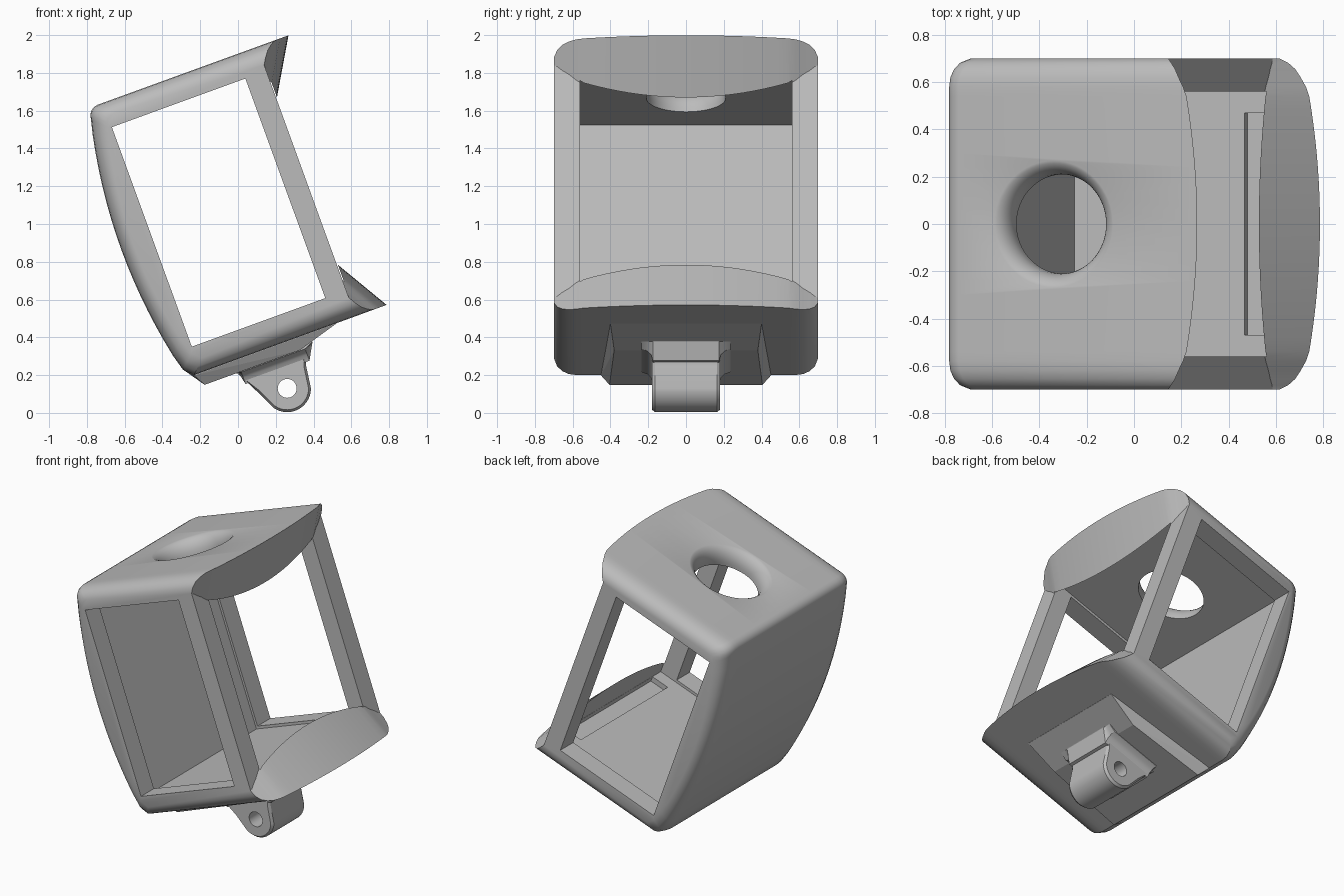
import bpy, bmesh
from math import sin, cos, pi, radians

cube = bpy.data.objects.get("Cube")
if cube:
    bpy.data.objects.remove(cube, do_unlink=True)

TILT = -radians(20)      # everything is drawn upright, then leaned back
FRONT, TOP, BOTTOM = 0.76, 1.787, 0.268

grey = bpy.data.materials.new("plain grey")
grey.use_nodes = True
grey.diffuse_color = (0.5, 0.5, 0.5, 1)
grey.node_tree.nodes["Principled BSDF"].inputs["Base Color"].default_value = (0.5, 0.5, 0.5, 1)


def finish(name, bm, helper=False):
    bmesh.ops.recalc_face_normals(bm, faces=bm.faces)
    mesh = bpy.data.meshes.new(name)
    bm.to_mesh(mesh)
    bm.free()
    mesh.materials.append(grey)
    ob = bpy.data.objects.new(name, mesh)
    bpy.context.collection.objects.link(ob)
    ob.rotation_euler.y = TILT
    ob.hide_render = helper
    return ob


def loft(name, slices, helper=False):
    """Skin matching outlines: slices is a list of (y, [(x, z), ...])."""
    bm = bmesh.new()
    rings = [[bm.verts.new((x, y, z)) for x, z in pts] for y, pts in slices]
    n = len(rings[0])
    for a, b in zip(rings, rings[1:]):
        for i in range(n):
            j = (i + 1) % n
            bm.faces.new((a[i], a[j], b[j], b[i]))
    bm.faces.new(rings[0])
    bm.faces.new(rings[-1])
    return finish(name, bm, helper)


def box(name, x0, x1, y, z0, z1):
    pts = [(x0, z0), (x1, z0), (x1, z1), (x0, z1)]
    return loft(name, [(-y, pts), (y, pts)], True)


def lathe(name, profile, cx, steps=64):
    """Vertical turned solid from (radius, z) pairs."""
    bm = bmesh.new()
    rings = [[bm.verts.new((cx + r * cos(2 * pi * i / steps), r * sin(2 * pi * i / steps), z))
              for i in range(steps)] for r, z in profile]
    for a, b in zip(rings, rings[1:]):
        for i in range(steps):
            j = (i + 1) % steps
            bm.faces.new((a[i], a[j], b[j], b[i]))
    bm.faces.new(rings[0])
    bm.faces.new(rings[-1])
    return finish(name, bm, True)


def cut(ob, *cutters):
    for c in cutters:
        mod = ob.modifiers.new("cut", 'BOOLEAN')
        mod.operation, mod.solver, mod.object = 'DIFFERENCE', 'EXACT', c
    bpy.context.view_layer.update()
    deps = bpy.context.evaluated_depsgraph_get()
    mesh = bpy.data.meshes.new_from_object(ob.evaluated_get(deps))
    ob.modifiers.clear()
    ob.data = mesh
    for c in cutters:
        bpy.data.objects.remove(c, do_unlink=True)


def smooth(ob, angle=30):
    bpy.ops.object.select_all(action='DESELECT')
    ob.select_set(True)
    bpy.context.view_layer.objects.active = ob
    bpy.ops.object.shade_smooth_by_angle(angle=radians(angle))


# Housing: curved back, hooded brow and lip at the front, rounded sides
def outline(lip, d):
    top, bot, reach = TOP - d, BOTTOM + d, (lip - FRONT) / 0.59
    pts = [(-0.15 + d, bot), (-0.195 + d, bot + 0.045)]
    for i in range(1, 16):
        t = i / 16
        pts.append((-0.2 + d - 0.34 * t * (1 - t), 0.313 + d + t * (1.42 - 2 * d)))
    for i in range(5):
        a = pi - i * pi / 8
        pts.append((-0.14 + d + 0.06 * cos(a), top - 0.06 + 0.06 * sin(a)))
    return pts + [(lip, top), (FRONT, top - reach), (FRONT, bot + reach), (lip, bot)]


half = [(0.06 * i, 0.935 - 0.165 * (0.06 * i) ** 2, 0) for i in range(10)]
half += [(0.58, 0.872, 0), (0.62, 0.85, 0.004), (0.655, 0.83, 0.016),
         (0.682, 0.805, 0.036), (0.70, 0.78, 0.07)]
sections = [(-y, l, d) for y, l, d in reversed(half[1:])] + half
housing = loft("housing", [(y, outline(l, d)) for y, l, d in sections])

# Openings: inner cavity, side windows, floor channel and flared round top hole
flare = [(0.21, 1.4), (0.21, 1.69)]
flare += [(0.285 - 0.075 * cos(a), 1.69 + 0.1 * sin(a)) for a in [i * pi / 16 for i in range(1, 9)]]
flare += [(0.285, 1.9)]
cut(housing,
    box("cavity", -0.125, FRONT + 0.005, 0.56, 0.395, 1.668),
    box("side_windows", -0.11, 0.642, 1.0, 0.413, 1.65),
    box("floor_channel", 0.642, FRONT + 0.004, 0.47, 0.36, 0.5),
    lathe("top_hole", flare, 0.288))
smooth(housing)

# Raised pad under the floor, fading out toward the lip
bm = bmesh.new()
for x, y, z in [(-0.195, 0.45, 0.315), (-0.15, 0.45, 0.266), (0.65, 0.40, 0.266),
                (0.65, 0.40, 0.30), (-0.115, 0.405, 0.20), (0.42, 0.38, 0.20)]:
    for s in (-1, 1):
        bm.verts.new((x, s * y, z))
bmesh.ops.convex_hull(bm, input=bm.verts)
finish("base_pad", bm)

# Mounting lug with a pin hole
CX, CZ, R = 0.289, 0.033, 0.126
lug = [(0.04, 0.23), (0.076, 0.185), (0.132, 0.075)]
lug += [(CX + R * cos(a), CZ + R * sin(a)) for a in [radians(214 + 9 * i) for i in range(15)]]
lug += [(0.424, 0.11), (0.44, 0.165), (0.47, 0.205), (0.53, 0.24), (0.53, 0.29), (0.04, 0.29)]


def shrink(k):
    return [(CX + (x - CX) * k, CZ + (z - CZ) * k) if z < 0.18 else (x, z) for x, z in lug]


mount = loft("mount_lug", [(-0.18, shrink(0.9)), (-0.163, lug), (0.163, lug), (0.18, shrink(0.9))])
pin = [(CX + 0.05 * cos(2 * pi * i / 32), CZ + 0.05 * sin(2 * pi * i / 32)) for i in range(32)]
cut(mount, loft("pin_hole", [(-0.5, pin), (0.5, pin)], True))
smooth(mount)

# Filleted foot where the lug meets the pad
foot = []
for y, depth in [(0.235, 0.003), (0.205, 0.015), (0.185, 0.035), (0.175, 0.07)]:
    foot.append((y, [(0.07, 0.22), (0.09, 0.2 - depth), (0.45, 0.2 - depth), (0.5, 0.22)]))
flange = loft("lug_foot", [(-y, p) for y, p in foot] + foot[::-1])
smooth(flange)
